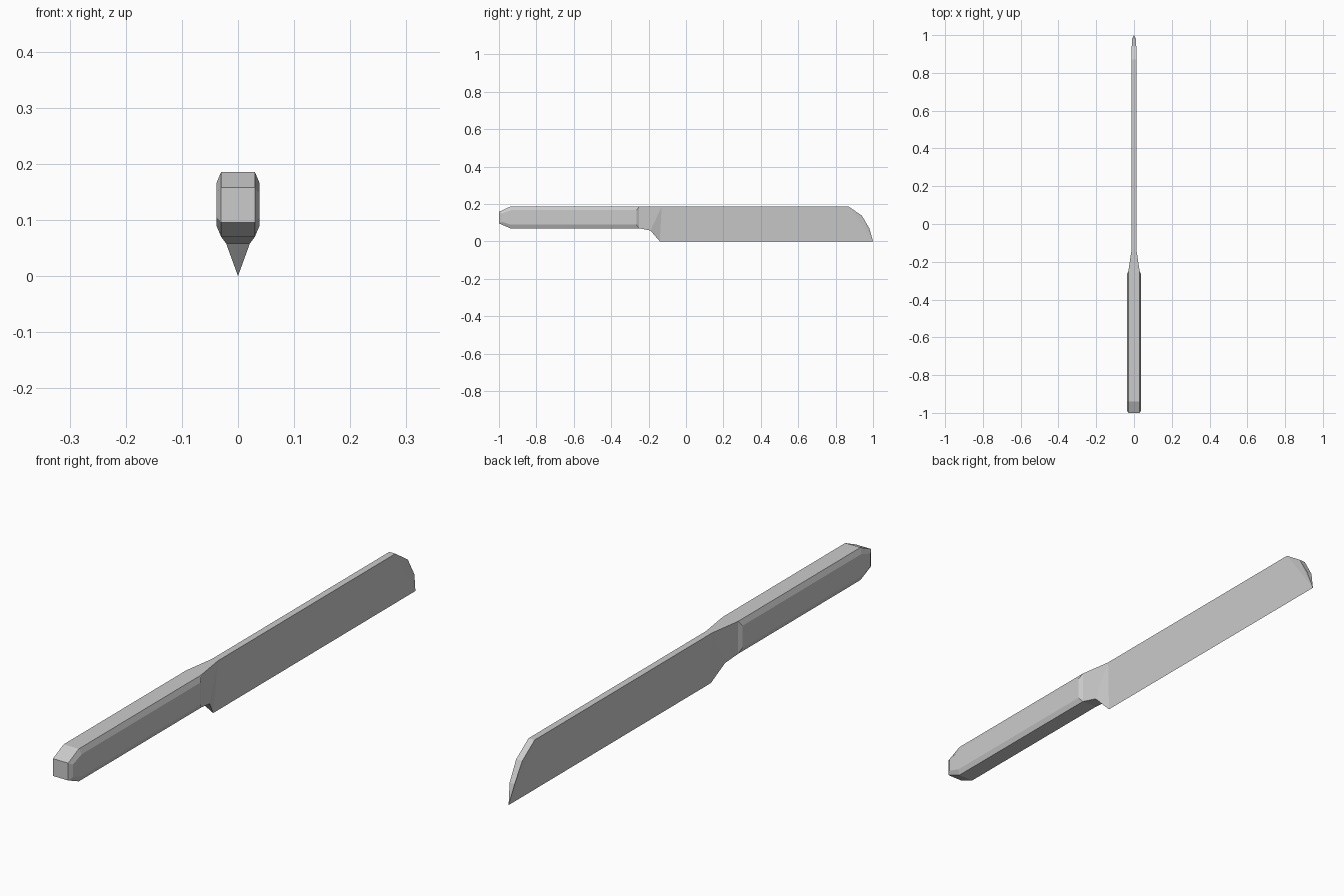
import bpy
import bmesh

if "Cube" in bpy.data.objects:
    bpy.data.objects.remove(bpy.data.objects["Cube"], do_unlink=True)

steel = bpy.data.materials.new("light grey steel")
steel.use_nodes = True
steel.diffuse_color = (0.6, 0.6, 0.6, 1)
steel.node_tree.nodes["Principled BSDF"].inputs["Base Color"].default_value = (0.6, 0.6, 0.6, 1)


def finish(name, bm):
    """Weld, orient and link a flat-shaded part."""
    bmesh.ops.remove_doubles(bm, verts=bm.verts, dist=0.0005)
    bmesh.ops.dissolve_degenerate(bm, edges=bm.edges, dist=0.0001)
    bmesh.ops.recalc_face_normals(bm, faces=bm.faces)
    mesh = bpy.data.meshes.new(name)
    bm.to_mesh(mesh)
    bm.free()
    mesh.materials.append(steel)
    obj = bpy.data.objects.new(name, mesh)
    bpy.context.collection.objects.link(obj)


def side_verts(bm, profile, side):
    """Profile points are (y, z, half width)."""
    return [bm.verts.new((side * w, y, z)) for y, z, w in profile]


def bridge(bm, a, b):
    for i in range(len(a)):
        j = (i + 1) % len(a)
        bm.faces.new((a[i], a[j], b[j], b[i]))


# Handle: side outline with a raised, chamfered panel on each side
outline = [(-1, 0.158, 0.03), (-0.94, 0.186, 0.03), (-0.25, 0.186, 0.03),
           (-0.25, 0.07, 0.03), (-0.94, 0.07, 0.03), (-1, 0.096, 0.03)]
panel = [(-0.985, 0.149, 0.038), (-0.935, 0.167, 0.038), (-0.265, 0.167, 0.038),
         (-0.265, 0.089, 0.038), (-0.935, 0.089, 0.038), (-0.985, 0.105, 0.038)]
bm = bmesh.new()
rims = []
for side in (-1, 1):
    rim, raised = side_verts(bm, outline, side), side_verts(bm, panel, side)
    bridge(bm, rim, raised)
    bm.faces.new(raised)
    rims.append(rim)
bridge(bm, *rims)
finish("handle", bm)

# Blade: wedge with a tapered neck, flat spine and clipped tip
blade = [(-0.25, 0.186, 0.03), (-0.13, 0.186, 0.012), (0.87, 0.186, 0.012),
         (0.94, 0.138, 0.012), (0.98, 0.07, 0.01), (1, 0, 0),
         (-0.14, 0, 0), (-0.19, 0.058, 0.021), (-0.25, 0.07, 0.03)]
facets = [(0, 7, 8), (0, 1, 7), (1, 6, 7), (1, 2, 5, 6), (2, 3, 5), (3, 4, 5)]
bm = bmesh.new()
sides = [side_verts(bm, blade, s) for s in (-1, 1)]
for verts in sides:
    for facet in facets:
        bm.faces.new([verts[i] for i in facet])
bmesh.ops.remove_doubles(bm, verts=bm.verts, dist=0.0005)
left, right = sides[1], sides[0]
# Rim strips; the cutting edge is already welded
for i, j in ((0, 1), (1, 2), (2, 3), (3, 4), (7, 8)):
    bm.faces.new((left[i], left[j], right[j], right[i]))
bm.verts.ensure_lookup_table()
edges = [e for e in bm.edges if e.is_boundary
         and not all(abs(v.co.y + 0.25) < 0.001 for v in e.verts)]
bmesh.ops.holes_fill(bm, edges=edges, sides=4)
finish("blade", bm)
